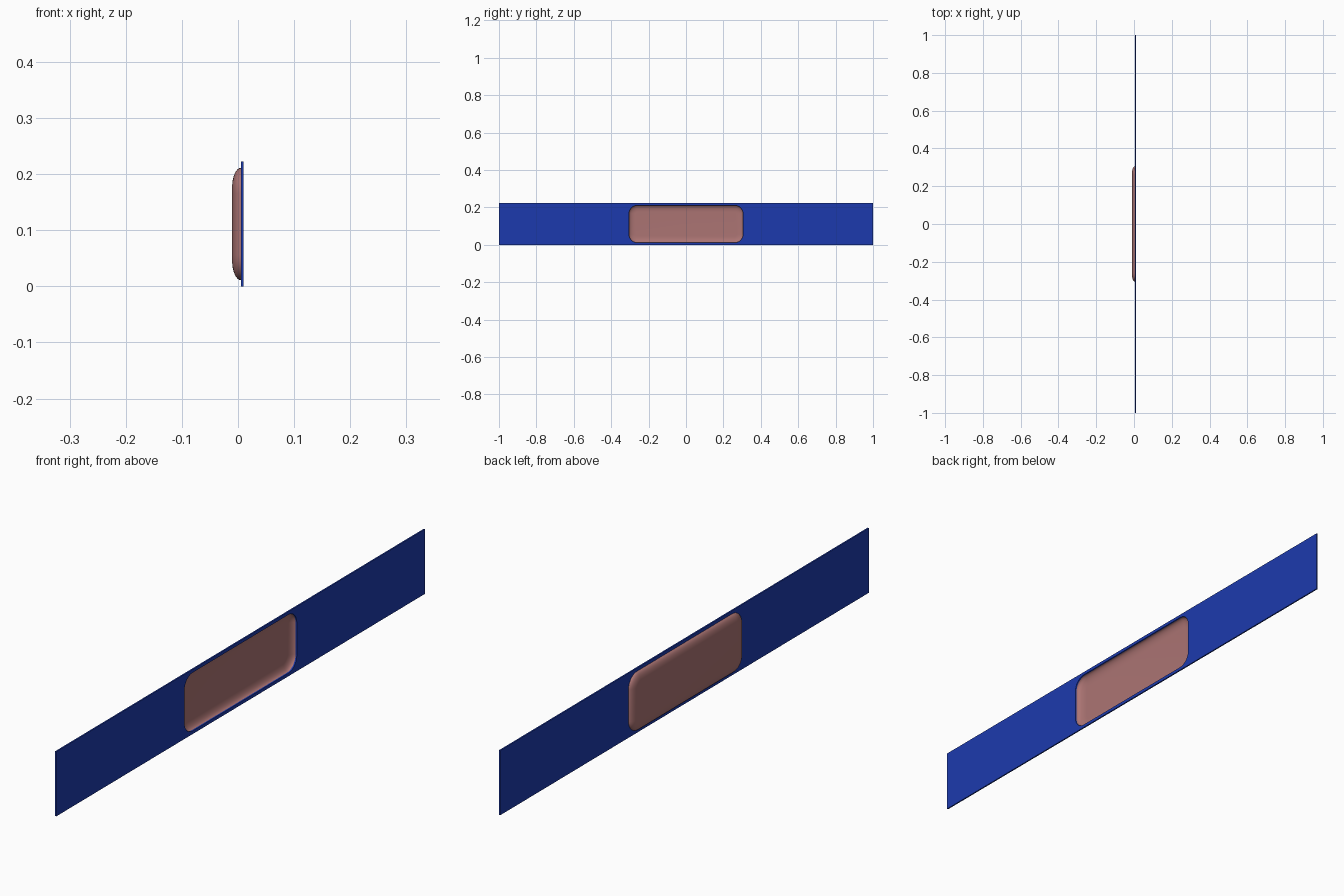
import bpy, bmesh, math

if "Cube" in bpy.data.objects:
    bpy.data.objects.remove(bpy.data.objects["Cube"])

MID_Z = 0.111           # height of the strip's centre line
HALF_Y, HALF_Z = 0.305, 0.1
RADIUS = 0.045          # corner radius of the opening
STEPS = 8


def material(name, color):
    m = bpy.data.materials.new(name)
    m.diffuse_color = color
    m.use_nodes = True
    m.node_tree.nodes["Principled BSDF"].inputs["Base Color"].default_value = m.diffuse_color
    return m


def rounded_loop(x, inset):
    """Rounded rectangle in the YZ plane at the given x."""
    r = RADIUS - inset
    pts = []
    for k, (sy, sz) in enumerate([(1, 1), (-1, 1), (-1, -1), (1, -1)]):
        for i in range(STEPS + 1):
            a = math.radians(90 * (k + i / STEPS))
            pts.append((x, sy * (HALF_Y - RADIUS) + r * math.cos(a),
                        MID_Z + sz * (HALF_Z - RADIUS) + r * math.sin(a)))
    return pts


def make_object(name, bm, mat):
    bmesh.ops.recalc_face_normals(bm, faces=bm.faces)
    mesh = bpy.data.meshes.new(name)
    bm.to_mesh(mesh)
    bm.free()
    ob = bpy.data.objects.new(name, mesh)
    bpy.context.collection.objects.link(ob)
    mesh.materials.append(mat)
    return ob


# Long flat band with a rounded opening in the middle
bm = bmesh.new()
outer = [(0.005, y, z) for y, z in ((-1, 0), (1, 0), (1, 0.222), (-1, 0.222))]
for loop in (outer, rounded_loop(0.005, 0)):
    vs = [bm.verts.new(p) for p in loop]
    for a, b in zip(vs, vs[1:] + vs[:1]):
        bm.edges.new((a, b))
faces = [g for g in bmesh.ops.triangle_fill(bm, edges=bm.edges[:], use_beauty=True)["geom"]
         if isinstance(g, bmesh.types.BMFace)]
ext = bmesh.ops.extrude_face_region(bm, geom=faces, use_keep_orig=True)["geom"]
bmesh.ops.translate(bm, vec=(0.005, 0, 0),
                    verts=[g for g in ext if isinstance(g, bmesh.types.BMVert)])
make_object("flat_band", bm, material("blue", (0.0116, 0.042, 0.42, 1)))

# Shallow dish bulging out behind the opening
bm = bmesh.new()
rings = []
for i in range(9):
    t = math.radians(90 * i / 8)
    x = 0.005 - 0.0155 * math.sin(t)
    rings.append([bm.verts.new(p) for p in rounded_loop(x, 0.035 * (1 - math.cos(t)))])
for r0, r1 in zip(rings, rings[1:]):
    n = len(r0)
    for i in range(n):
        j = (i + 1) % n
        bm.faces.new((r0[i], r0[j], r1[j], r1[i]))
bm.faces.new(rings[-1])
dish = make_object("dish", bm, material("dusty_pink", (0.41, 0.175, 0.172, 1)))
bpy.context.view_layer.objects.active = dish
dish.select_set(True)
bpy.ops.object.shade_smooth_by_angle(angle=math.radians(40))
